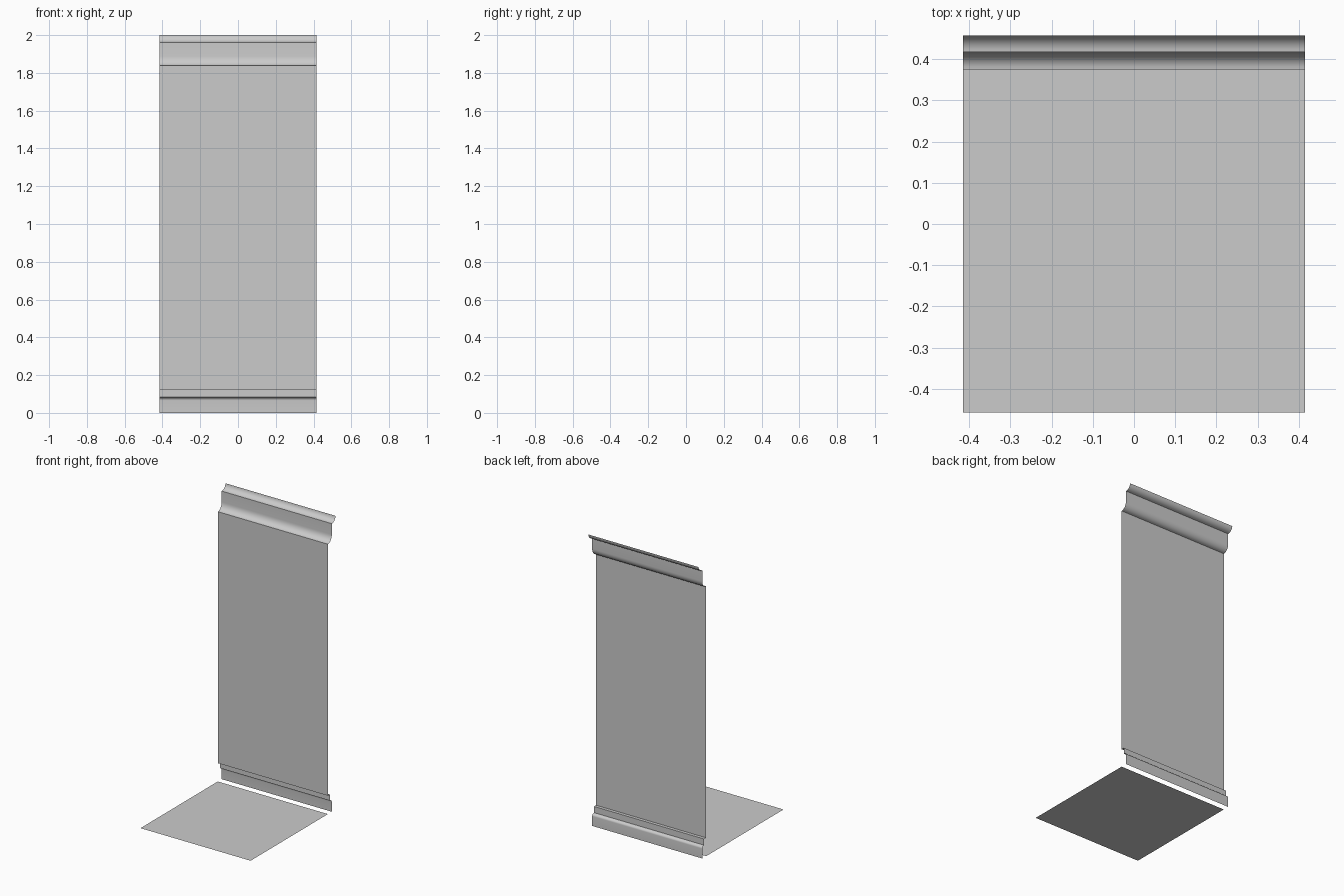
import bpy, math

if "Cube" in bpy.data.objects:
    bpy.data.objects.remove(bpy.data.objects["Cube"])

HALF = 0.415          # half width of the tile
WALL, TRIM, TOP = 0.375, 0.417, 0.457   # y depths


def sheet(name, profile, smooth=False):
    """Sweep an open (y, z) profile along x; normals face -y / up."""
    n = len(profile)
    verts = [(x, y, z) for x in (-HALF, HALF) for y, z in profile]
    faces = [(i, n + i, n + i + 1, i + 1) for i in range(n - 1)]
    mesh = bpy.data.meshes.new(name)
    mesh.from_pydata(verts, [], faces)
    mesh.update()
    ob = bpy.data.objects.new(name, mesh)
    bpy.context.collection.objects.link(ob)
    if smooth:
        bpy.ops.object.select_all(action='DESELECT')
        ob.select_set(True)
        bpy.context.view_layer.objects.active = ob
        bpy.ops.object.shade_smooth_by_angle(angle=math.radians(30))
    return ob


def cove(y0, z0, y1, z1, steps=8):
    """Quarter ellipse leaving (y0, z0) along y and reaching (y1, z1) along z."""
    pts = []
    for i in range(steps + 1):
        a = math.pi / 2 * i / steps
        pts.append((y0 + (y1 - y0) * math.sin(a), z1 + (z0 - z1) * math.cos(a)))
    return pts


# Floor panel
sheet("floor", [(-TOP, 0), (WALL, 0)])

# Skirting: flat board, rounded top, small stepped ledge
sheet("skirting",
      [(TRIM, 0)] + cove(0.397, 0.083, TRIM, 0.066)[::-1]
      + [(0.397, 0.125), (WALL, 0.125)], True)

# Plain wall panel
sheet("wall", [(WALL, 0.125), (WALL, 1.838)])

# Cornice: two coves with a flat band between
sheet("cornice",
      cove(WALL, 1.838, TRIM, 1.888) + cove(TRIM, 1.962, TOP, 2.0), True)
